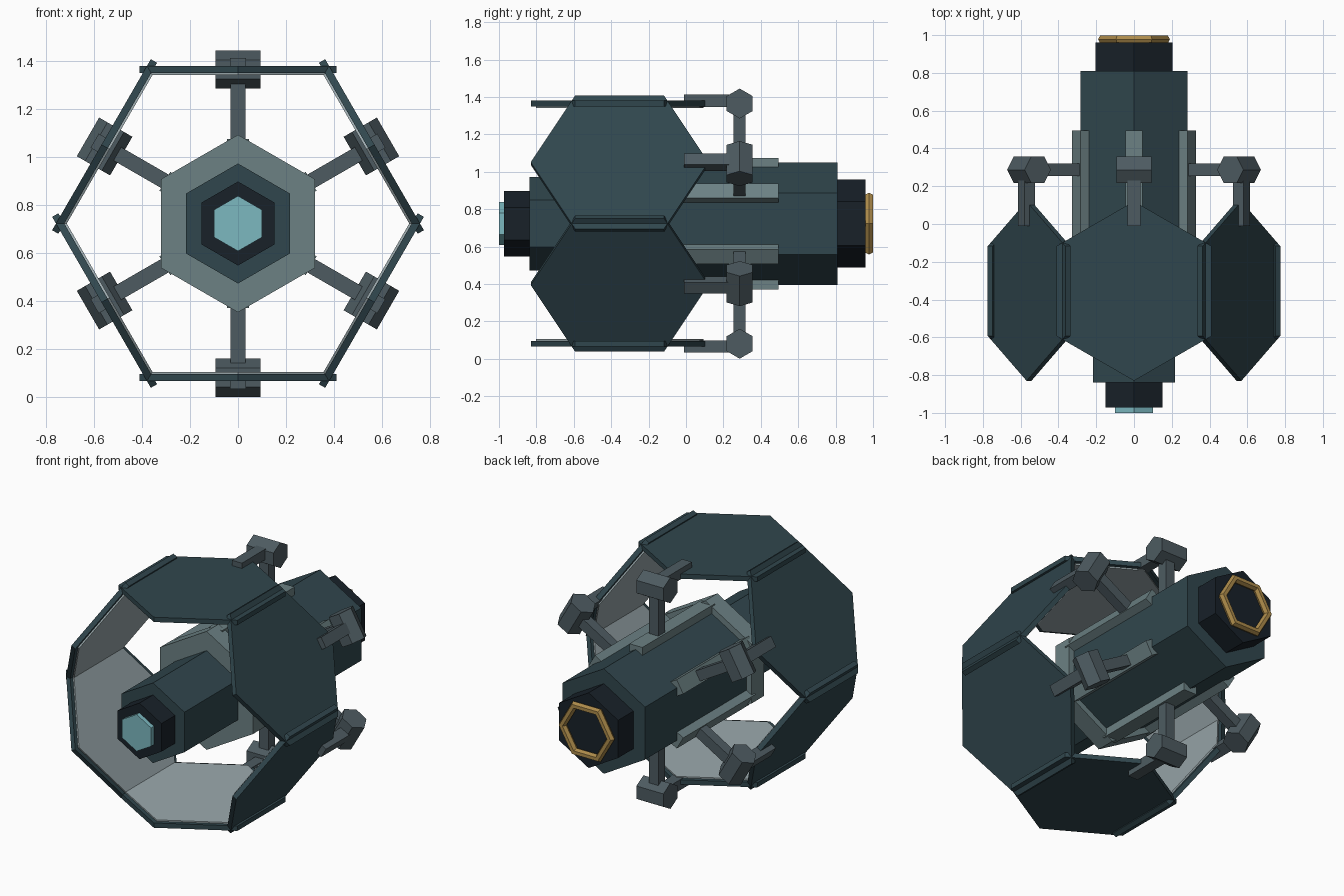
import bpy, bmesh
from math import radians, cos, sin, pi
from mathutils import Matrix

if "Cube" in bpy.data.objects:
    bpy.data.objects.remove(bpy.data.objects["Cube"])

CZ = 0.7225  # height of the long axis


def material(name, r, g, b):
    m = bpy.data.materials.new(name)
    m.diffuse_color = (r, g, b, 1)
    m.use_nodes = True
    m.node_tree.nodes["Principled BSDF"].inputs["Base Color"].default_value = m.diffuse_color
    return m


HULL = material("hull_teal", 0.03, 0.062, 0.075)
DARK = material("dark_metal", 0.009, 0.015, 0.022)
GREY = material("light_grey", 0.15, 0.22, 0.23)
STRUT = material("strut_grey", 0.075, 0.105, 0.12)
INNER = material("inner_lining", 0.33, 0.4, 0.42)
GLASS = material("lens_glass", 0.2, 0.48, 0.53)
GOLD = material("brass", 0.42, 0.26, 0.07)


def finish(name, bm, matrix, mat):
    bm.transform(matrix)
    bmesh.ops.recalc_face_normals(bm, faces=bm.faces)
    mesh = bpy.data.meshes.new(name)
    bm.to_mesh(mesh)
    bm.free()
    mesh.materials.append(mat)
    bpy.context.collection.objects.link(bpy.data.objects.new(name, mesh))


def hex_prism(name, radius, depth, matrix, mat, start=pi / 2):
    """Six-sided prism along local z, first corner at the start angle."""
    bm = bmesh.new()
    rings = [[bm.verts.new((radius * cos(start + i * pi / 3),
                            radius * sin(start + i * pi / 3), z)) for i in range(6)]
             for z in (-depth / 2, depth / 2)]
    for ring in rings:
        bm.faces.new(ring)
    for i in range(6):
        j = (i + 1) % 6
        bm.faces.new((rings[0][i], rings[0][j], rings[1][j], rings[1][i]))
    finish(name, bm, matrix, mat)


def box(name, x, y, z, matrix, mat):
    """Box given as (min, max) pairs."""
    bm = bmesh.new()
    bmesh.ops.create_cube(bm, size=1)
    size = Matrix.Diagonal((x[1] - x[0], y[1] - y[0], z[1] - z[0], 1))
    mid = Matrix.Translation([(a + b) / 2 for a, b in (x, y, z)])
    finish(name, bm, matrix @ mid @ size, mat)


# Central hull sections stacked along y
for name, radius, y0, y1, mat in (
        ("front_lens", 0.115, -1.0, -0.96, GLASS),
        ("nose", 0.175, -0.972, -0.82, DARK),
        ("front_hull", 0.25, -0.838, -0.25, HULL),
        ("collar", 0.37, -0.31, -0.19, GREY),
        ("main_hull", 0.328, -0.2, 0.81, HULL),
        ("tail", 0.235, 0.80, 0.96, DARK)):
    place = Matrix.Translation((0, (y0 + y1) / 2, CZ)) @ Matrix.Rotation(radians(90), 4, 'X')
    hex_prism(name, radius, y1 - y0, place, mat)

# Brass ring around the exhaust
bpy.ops.mesh.primitive_torus_add(location=(0, 0.978, CZ), rotation=(radians(90), 0, 0),
                                 major_segments=6, minor_segments=6,
                                 major_radius=0.166, minor_radius=0.0245)
ring = bpy.context.object
ring.name = "exhaust_ring"
ring.data.materials.append(GOLD)

# Six identical radial assemblies: rail, strut, knuckle, arm and shield panel
for k in range(6):
    turn = Matrix.Translation((0, 0, CZ)) @ Matrix.Rotation(radians(60 * k), 4, 'Y')
    n = f"_{k + 1}"
    box("hull_rail" + n, (-0.045, 0.045), (-0.22, 0.495), (0.29, 0.352), turn, GREY)
    box("strut" + n, (-0.032, 0.032), (0.255, 0.319), (0.28, 0.62), turn, STRUT)
    knuckle = Matrix.Translation((0, 0.287, 0.642)) @ Matrix.Rotation(radians(90), 4, 'Y')
    hex_prism("knuckle" + n, 0.08, 0.186, turn @ knuckle, STRUT, start=0)
    box("panel_arm" + n, (-0.034, 0.034), (-0.01, 0.27), (0.624, 0.69), turn, STRUT)
    hex_prism("shield_panel" + n, 0.475, 0.03,
              turn @ Matrix.Translation((0, -0.355, 0.642)), HULL)
    hex_prism("panel_lining" + n, 0.448, 0.012,
              turn @ Matrix.Translation((0, -0.355, 0.624)), INNER)
